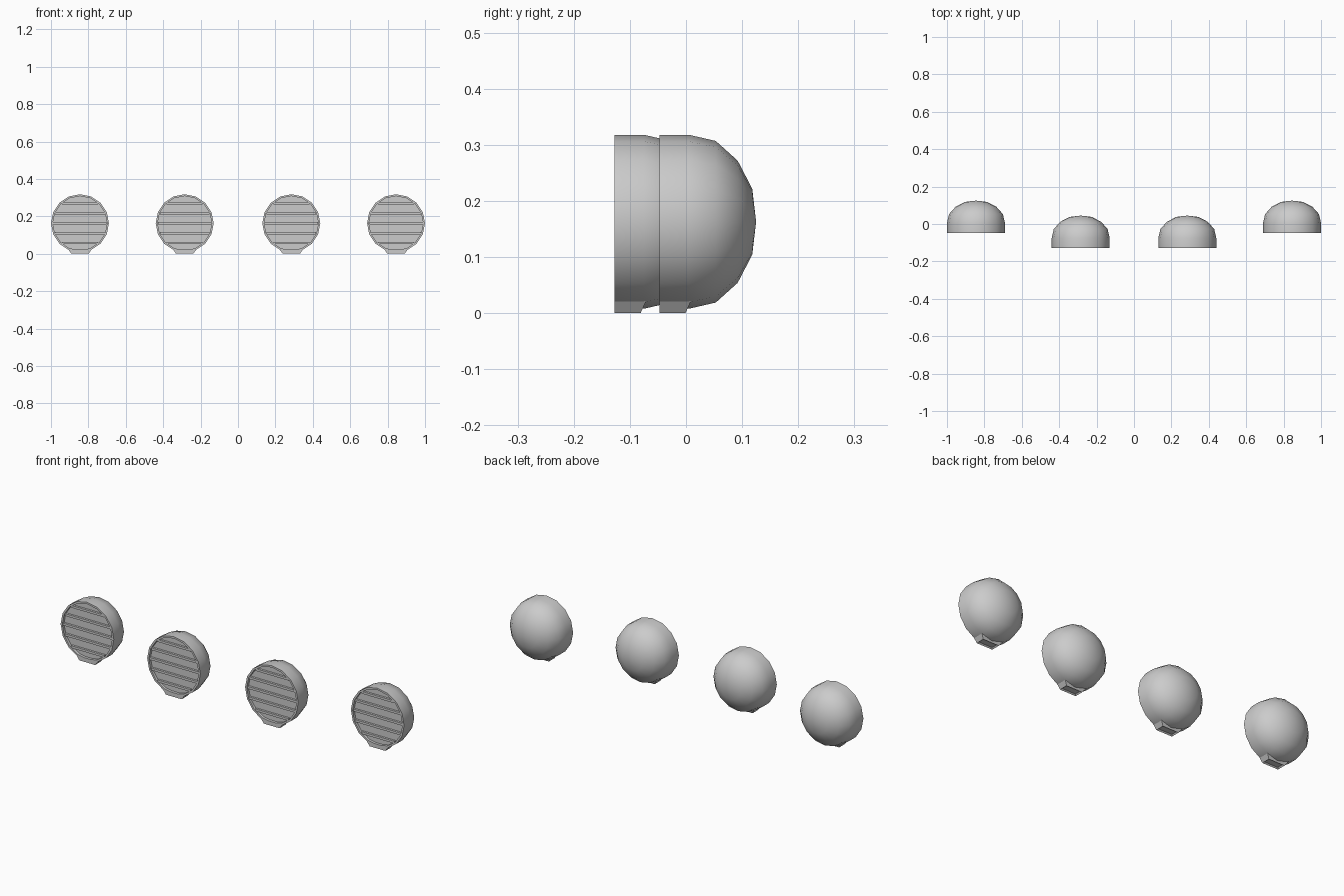
import bpy, bmesh, math

cube = bpy.data.objects.get("Cube")
if cube:
    bpy.data.objects.remove(cube, do_unlink=True)

SIDES = 16
RADIUS = 0.155
CENTRE_Z = 0.163

grey = bpy.data.materials.new("plain_grey")
grey.use_nodes = True
grey.diffuse_color = (0.6, 0.6, 0.6, 1)
grey.node_tree.nodes["Principled BSDF"].inputs["Base Color"].default_value = (0.6, 0.6, 0.6, 1)


def finish(name, bm, location, angle):
    bmesh.ops.recalc_face_normals(bm, faces=bm.faces)
    mesh = bpy.data.meshes.new(name)
    bm.to_mesh(mesh)
    bm.free()
    mesh.materials.append(grey)
    mesh.shade_smooth()
    mesh.set_sharp_from_angle(angle=math.radians(angle))
    obj = bpy.data.objects.new(name, mesh)
    obj.location = location
    bpy.context.collection.objects.link(obj)


def housing(name, location):
    # Lathed shell around y: recessed floor, thin rim, straight wall, domed back
    profile = [(0, 0.014), (0.145, 0.014), (0.145, 0), (RADIUS, 0), (RADIUS, 0.052),
               (0.144, 0.1), (0.109, 0.139), (0.059, 0.165), (0, 0.172)]
    bm = bmesh.new()
    rings = []
    for r, y in profile:
        count = SIDES if r else 1
        rings.append([bm.verts.new((r * math.sin(i * math.tau / SIDES), y,
                                    r * math.cos(i * math.tau / SIDES)))
                      for i in range(count)])
    for a, b in zip(rings, rings[1:]):
        for i in range(SIDES):
            j = (i + 1) % SIDES
            corners = [a[i % len(a)], a[j % len(a)], b[j % len(b)], b[i % len(b)]]
            bm.faces.new(list(dict.fromkeys(corners)))
    finish(name, bm, location, 38)


def slats(name, location):
    # Five horizontal bars trimmed to the round opening
    bm = bmesh.new()
    for k in range(-2, 3):
        z = k * 0.053
        half = math.sqrt(0.143 ** 2 - z * z)
        bar = bmesh.ops.create_cube(bm, size=1)["verts"]
        bmesh.ops.scale(bm, vec=(2 * half, 0.012, 0.012), verts=bar)
        bmesh.ops.translate(bm, vec=(0, 0.009, z), verts=bar)
    finish(name, bm, location, 30)


def foot(name, location):
    # Tapered block under the housing with a recessed underside
    bm = bmesh.new()
    block = bmesh.ops.create_cube(bm, size=1)["verts"]
    for v in block:
        low = v.co.z < 0
        back = v.co.y > 0
        v.co.x = math.copysign(0.046 if low else 0.062, v.co.x)
        v.co.y = (0.046 if low else 0.056) if back else 0
        v.co.z = -CENTRE_Z if low else 0.022 - CENTRE_Z
    bm.normal_update()
    under = [f for f in bm.faces if f.normal.z < -0.9]
    bmesh.ops.inset_region(bm, faces=under, thickness=0.009, depth=-0.006)
    finish(name, bm, location, 30)


# Four lamps: the outer pair stands further back than the inner pair
for side, sign in (("left", 1), ("right", -1)):
    for place, x, y in (("inner", 0.285, -0.127), ("outer", 0.845, -0.047)):
        spot = (sign * x, y, CENTRE_Z)
        housing(f"{side}_{place}_lamp_housing", spot)
        slats(f"{side}_{place}_lamp_slats", spot)
        foot(f"{side}_{place}_lamp_foot", spot)
